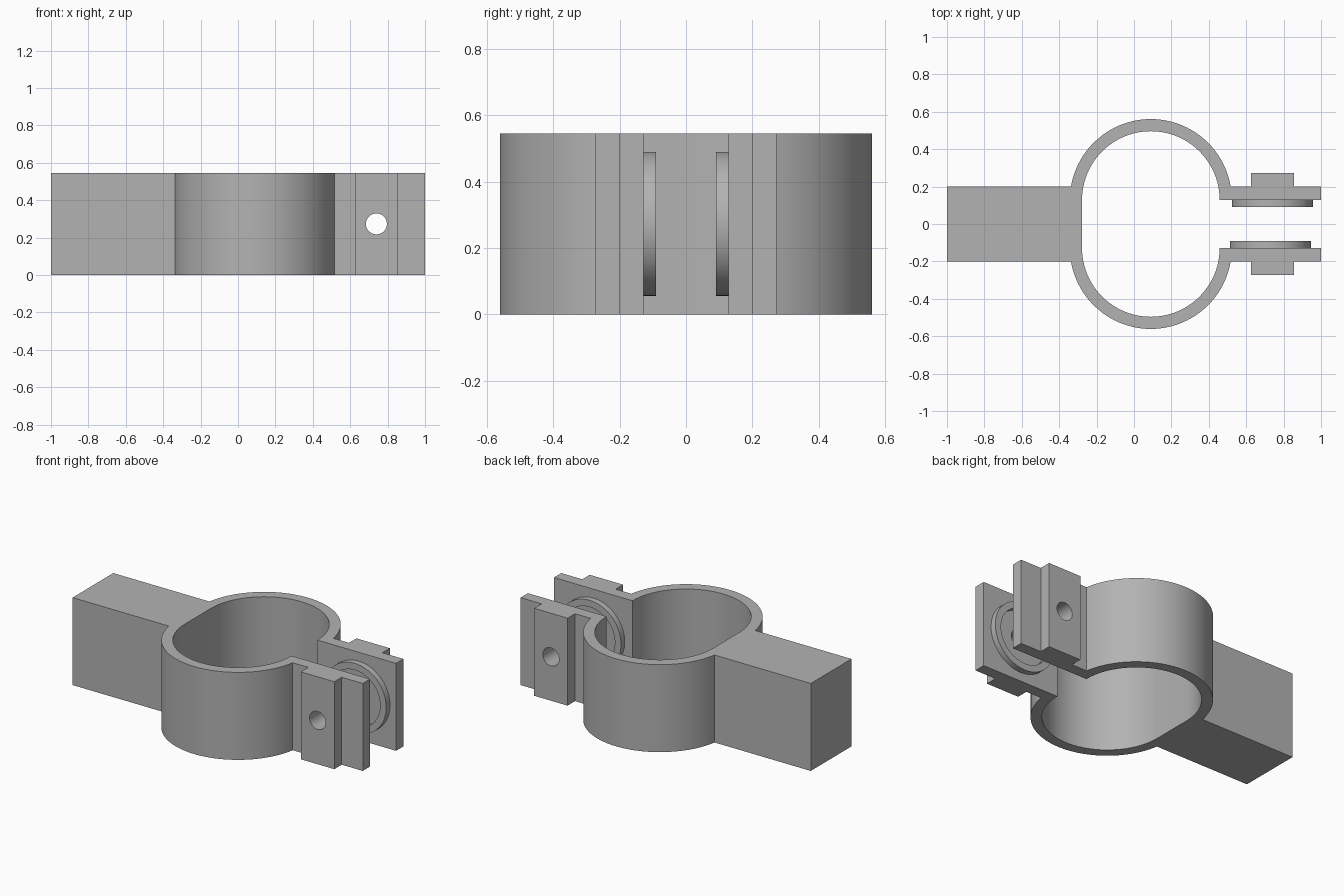
import bpy, bmesh
from math import sin, cos, asin, pi, radians

cube = bpy.data.objects.get("Cube")
if cube:
    bpy.data.objects.remove(cube)

HEIGHT, MID = 0.545, 0.273
CX, CY = 0.09, 0.128          # centre of each half ring
R_OUT, R_IN = 0.433, 0.368
ARM, PAD = 0.2, 0.273         # half depth of arm and of bolt pads
BOLT_X = 0.74

grey = bpy.data.materials.new("plain grey")
grey.use_nodes = True
colour = (0.45, 0.45, 0.45, 1)
grey.diffuse_color = colour
grey.node_tree.nodes["Principled BSDF"].inputs["Base Color"].default_value = colour


def arc(radius, start, end, steps=48):
    return [(CX + radius * cos(start + (end - start) * i / steps),
             CY + radius * sin(start + (end - start) * i / steps))
            for i in range(steps + 1)]


def make_object(name, bm):
    bmesh.ops.recalc_face_normals(bm, faces=bm.faces)
    mesh = bpy.data.meshes.new(name)
    bm.to_mesh(mesh)
    bm.free()
    mesh.materials.append(grey)
    obj = bpy.data.objects.new(name, mesh)
    bpy.context.collection.objects.link(obj)
    return obj


def smooth(obj):
    bpy.ops.object.select_all(action='DESELECT')
    obj.select_set(True)
    bpy.context.view_layer.objects.active = obj
    bpy.ops.object.shade_smooth_by_angle(angle=radians(30))


# Clamp body: half outline with arm, ring, flange and pad, mirrored and extruded
join = asin((ARM - CY) / R_OUT)
half = arc(R_IN, pi, 0)
half += [(1, CY), (1, ARM), (0.855, ARM), (0.855, PAD), (0.625, PAD), (0.625, ARM)]
half += arc(R_OUT, join, pi - join) + [(-1, ARM)]
outline = half + [(x, -y) for x, y in reversed(half)]
bm = bmesh.new()
face = bm.faces.new([bm.verts.new((x, y, 0)) for x, y in outline])
top = bmesh.ops.extrude_face_region(bm, geom=[face])["geom"]
bmesh.ops.translate(bm, vec=(0, 0, HEIGHT),
                    verts=[v for v in top if isinstance(v, bmesh.types.BMVert)])
body = make_object("clamp_body", bm)

# Bolt hole through both flanges
bpy.ops.mesh.primitive_cylinder_add(vertices=40, radius=0.056, depth=1,
                                    location=(BOLT_X, 0, MID), rotation=(pi / 2, 0, 0))
cutter = bpy.context.object
cutter.name = "bolt_hole_cutter"
cutter.hide_render = True
cut = body.modifiers.new("bolt hole", 'BOOLEAN')
cut.object = cutter
cut.solver = 'EXACT'
bpy.context.view_layer.objects.active = body
bpy.ops.object.modifier_apply(modifier=cut.name)
bpy.data.objects.remove(cutter)
smooth(body)


# Raised rims on the inner flange faces
def rim(name, x, side, outer=0.217, inner=0.175, steps=64):
    bm = bmesh.new()
    section = [(outer, CY), (outer, 0.091), (inner, 0.091), (inner, CY)]
    loops = [[bm.verts.new((x + r * cos(2 * pi * i / steps), side * y,
                            MID + r * sin(2 * pi * i / steps))) for r, y in section]
             for i in range(steps)]
    for i in range(steps):
        a, b = loops[i], loops[(i + 1) % steps]
        for j in range(4):
            k = (j + 1) % 4
            bm.faces.new((a[j], b[j], b[k], a[k]))
    smooth(make_object(name, bm))


rim("back_rim", 0.741, 1)
rim("front_rim", 0.729, -1)
